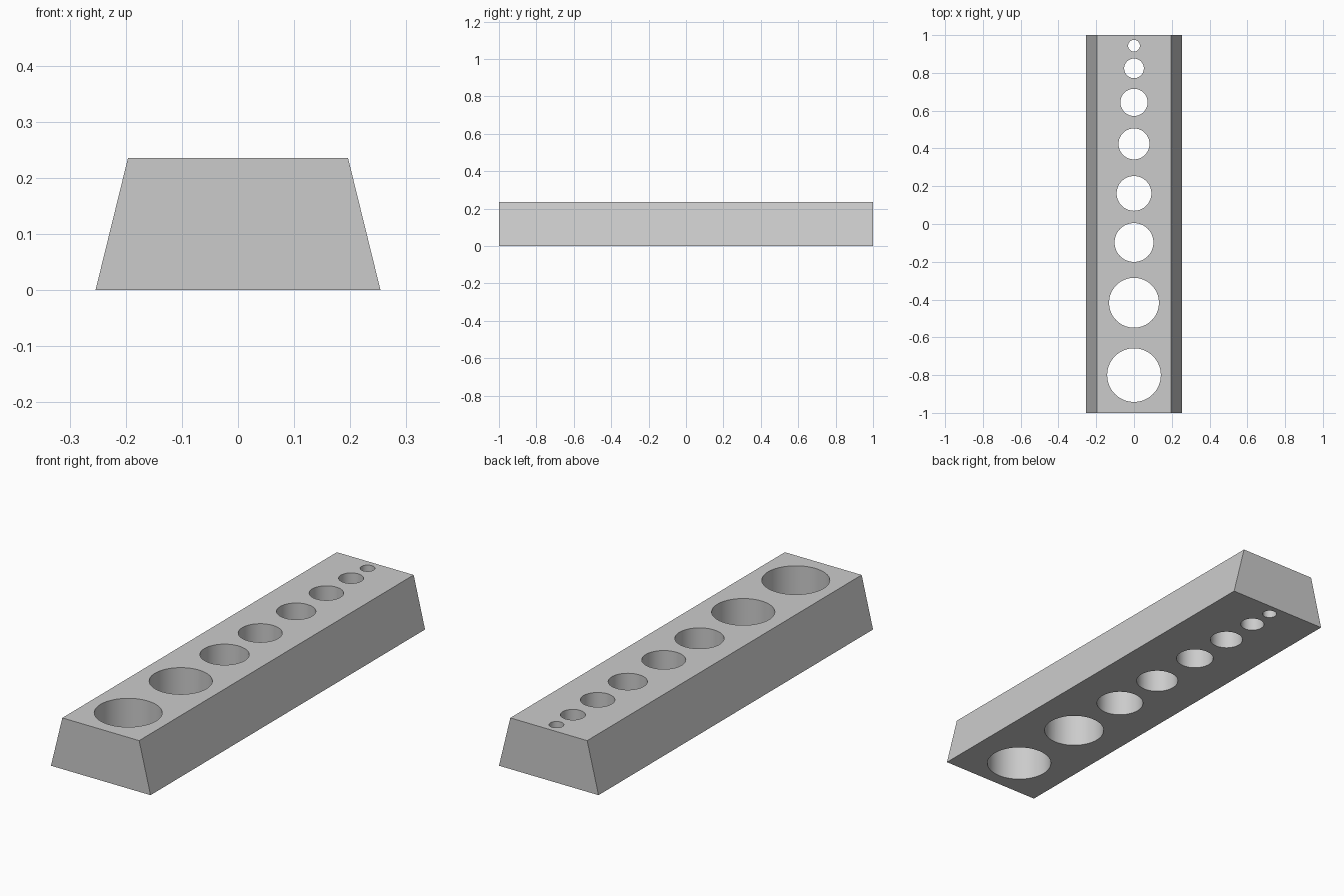
import bpy
import bmesh
import math

if "Cube" in bpy.data.objects:
    bpy.data.objects.remove(bpy.data.objects["Cube"], do_unlink=True)

# Single matte grey
grey = bpy.data.materials.new("light grey")
grey.use_nodes = True
colour = (0.6, 0.6, 0.6, 1)
grey.diffuse_color = colour
grey.node_tree.nodes["Principled BSDF"].inputs["Base Color"].default_value = colour

HEIGHT = 0.236
BASE, TOP = 0.254, 0.196
# Hole centre along the length, and radius
HOLES = [(-0.80, 0.142), (-0.417, 0.132), (-0.098, 0.103), (0.162, 0.092),
         (0.424, 0.082), (0.644, 0.072), (0.824, 0.052), (0.944, 0.031)]


def add_object(name, bm):
    bmesh.ops.recalc_face_normals(bm, faces=bm.faces)
    mesh = bpy.data.meshes.new(name)
    bm.to_mesh(mesh)
    bm.free()
    mesh.materials.append(grey)
    obj = bpy.data.objects.new(name, mesh)
    bpy.context.collection.objects.link(obj)
    return obj


# Block: trapezoid profile extruded along its length
bm = bmesh.new()
profile = [(-BASE, 0), (BASE, 0), (TOP, HEIGHT), (-TOP, HEIGHT)]
front = bm.faces.new([bm.verts.new((x, -1, z)) for x, z in profile])
back = bmesh.ops.extrude_face_region(bm, geom=[front], use_keep_orig=True)
moved = [v for v in back["geom"] if isinstance(v, bmesh.types.BMVert)]
bmesh.ops.translate(bm, verts=moved, vec=(0, 2, 0))
block = add_object("block", bm)

# Drills: one separate cylinder per hole
bm = bmesh.new()
for y, radius in HOLES:
    drill = bmesh.ops.create_cone(bm, cap_ends=True, segments=64, radius1=radius,
                                  radius2=radius, depth=HEIGHT * 2)
    bmesh.ops.translate(bm, verts=drill["verts"], vec=(0, y, HEIGHT / 2))
drills = add_object("hole_cutters", bm)

# Cut the through holes, then remove the helper
cut = block.modifiers.new("holes", "BOOLEAN")
cut.operation = "DIFFERENCE"
cut.solver = "EXACT"
cut.object = drills
bpy.ops.object.select_all(action="DESELECT")
block.select_set(True)
bpy.context.view_layer.objects.active = block
bpy.ops.object.modifier_apply(modifier=cut.name)
bpy.data.objects.remove(drills, do_unlink=True)

# Smooth hole walls, crisp block edges
bpy.ops.object.shade_smooth_by_angle(angle=math.radians(30))
